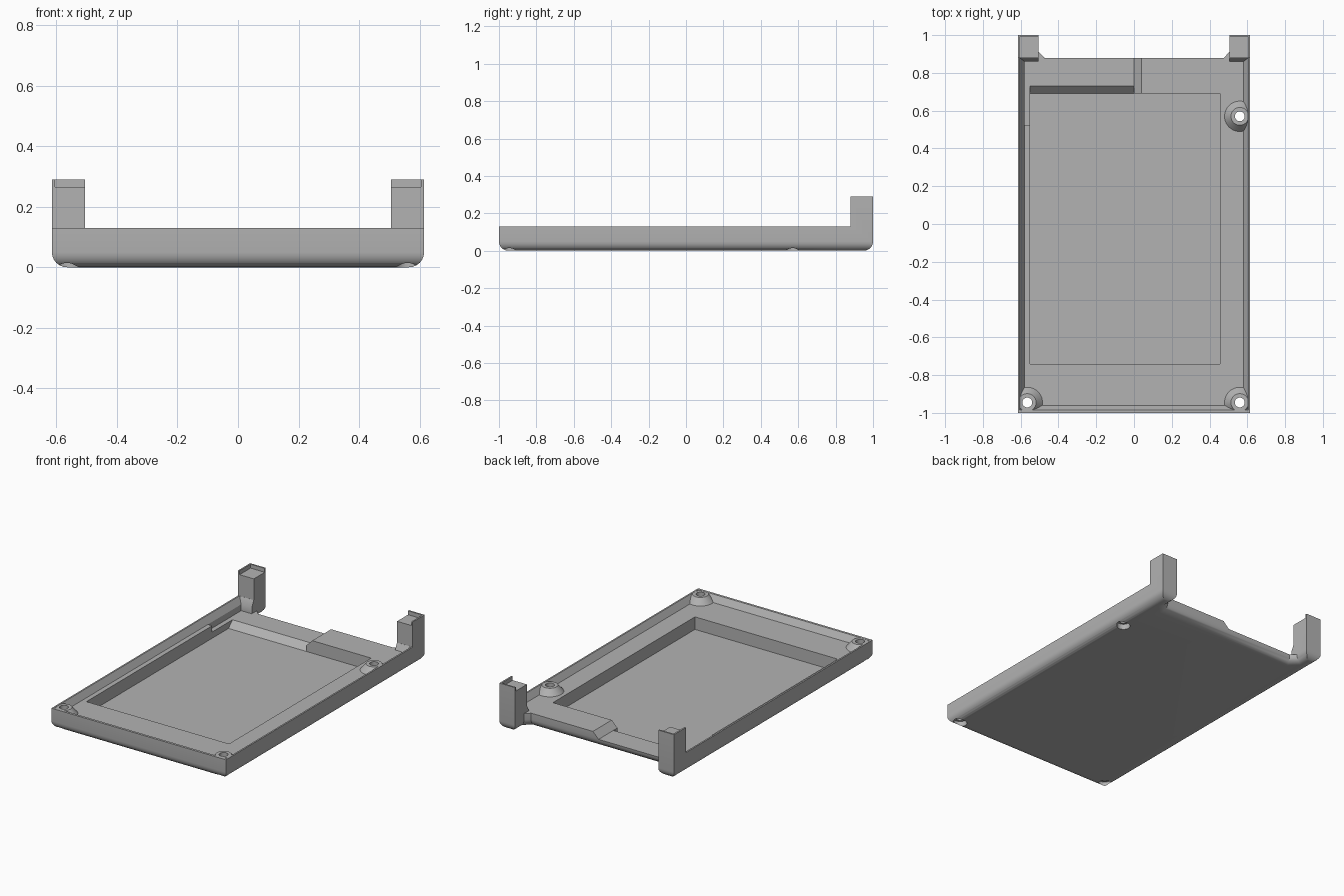
import bpy, bmesh

if "Cube" in bpy.data.objects:
    bpy.data.objects.remove(bpy.data.objects["Cube"], do_unlink=True)

# Main heights and half sizes
W, L = 0.615, 1.0
RIM, FLOOR, SHELF, POCKET, POST = 0.13, 0.09, 0.05, 0.01, 0.29
BACK = 0.88
BOSSES = [(0.56, 0.57), (0.56, -0.945), (-0.565, -0.945)]

grey = bpy.data.materials.new("plain_grey")
grey.use_nodes = True
grey.diffuse_color = (0.45, 0.45, 0.45, 1)
grey.node_tree.nodes["Principled BSDF"].inputs["Base Color"].default_value = (0.45, 0.45, 0.45, 1)


def finish(name, bm):
    bmesh.ops.recalc_face_normals(bm, faces=bm.faces[:])
    mesh = bpy.data.meshes.new(name)
    bm.to_mesh(mesh)
    bm.free()
    obj = bpy.data.objects.new(name, mesh)
    bpy.context.collection.objects.link(obj)
    mesh.materials.append(grey)
    return obj


def loft(name, lower, upper):
    """Closed solid between two matching loops of points."""
    bm = bmesh.new()
    a = [bm.verts.new(p) for p in lower]
    b = [bm.verts.new(p) for p in upper]
    bm.faces.new(a)
    bm.faces.new(b)
    for i in range(len(a)):
        j = (i + 1) % len(a)
        bm.faces.new((a[i], a[j], b[j], b[i]))
    return finish(name, bm)


def rect(x0, x1, y0, y1, z):
    return [(x0, y0, z), (x1, y0, z), (x1, y1, z), (x0, y1, z)]


def box(name, x0, x1, y0, y1, z0, z1):
    return loft(name, rect(x0, x1, y0, y1, z0), rect(x0, x1, y0, y1, z1))


def cone(name, x, y, r0, r1, z0, z1):
    bm = bmesh.new()
    bmesh.ops.create_cone(bm, cap_ends=True, segments=40, radius1=r0, radius2=r1, depth=z1 - z0)
    bmesh.ops.translate(bm, verts=bm.verts[:], vec=(x, y, (z0 + z1) / 2))
    return finish(name, bm)


def combine(obj, tool, operation="DIFFERENCE"):
    tool.hide_render = True
    mod = obj.modifiers.new("cut", "BOOLEAN")
    mod.operation = operation
    mod.solver = "EXACT"
    mod.object = tool
    bpy.ops.object.select_all(action="DESELECT")
    bpy.context.view_layer.objects.active = obj
    obj.select_set(True)
    bpy.ops.object.modifier_apply(modifier=mod.name)
    bpy.data.objects.remove(tool, do_unlink=True)


# Outer block with two rear posts, rounded along the bottom edge
half = [(W, -L), (W, L), (0.505, L), (0.505, 0.91), (0.475, BACK)]
outline = half + [(-x, y) for x, y in reversed(half)]
tray = loft("tray", [(x, y, 0) for x, y in outline], [(x, y, POST) for x, y in outline])
bm = bmesh.new()
bm.from_mesh(tray.data)
bottom = [e for e in bm.edges if all(v.co.z < 0.001 for v in e.verts)]
bmesh.ops.bevel(bm, geom=bottom, offset=0.05, segments=6, profile=0.5, affect="EDGES")
bm.to_mesh(tray.data)
bm.free()

# Lower everything but the posts to the rim height
combine(tray, box("rim_cutter", -1, 1, -2, BACK, RIM, 1))
combine(tray, box("rear_cutter", -0.505, 0.505, 0.8, 0.95, FLOOR, 1))

# Sloped inside of the rim, down to the upper floor
combine(tray, loft("rim_slope_cutter", rect(-0.58, 0.58, -0.96, 0.86, FLOOR),
                   rect(-0.6055, 0.6055, -0.9855, BACK, RIM + 0.001)))

# Main pocket, its rear ramp, and the lower rear shelf
combine(tray, box("pocket_cutter", -0.55, 0.455, -0.74, 0.69, POCKET, 0.2))
ramp = [(0.5, POCKET), (0.69, POCKET), (0.73, SHELF), (0.73, 0.2), (0.5, 0.2)]
combine(tray, loft("ramp_cutter", [(-0.55, y, z) for y, z in ramp], [(0, y, z) for y, z in ramp]))
shelf = [(-0.505, SHELF), (0, SHELF), (0.04, FLOOR), (0.1, 0.15), (-0.505, 0.15)]
combine(tray, loft("shelf_cutter", [(x, 0.69, z) for x, z in shelf], [(x, 0.95, z) for x, z in shelf]))
side = [(-0.58, 0.525), (-0.55, 0.525), (-0.55, 0.73), (-0.5, 0.73), (-0.5, 0.86), (-0.58, 0.86)]
combine(tray, loft("side_shelf_cutter", [(x, y, SHELF) for x, y in side], [(x, y, 0.12) for x, y in side]))

# Recessed post tops with an outer and rear lip
for s in (-1, 1):
    x0, x1 = sorted((s * 0.4, s * 0.605))
    combine(tray, box("post_top_cutter", x0, x1, 0.8, 0.99, 0.265, 1))

# Conical screw bosses with through holes and recesses underneath
for x, y in BOSSES:
    boss = cone("boss", x, y, 0.085, 0.047, FLOOR - 0.005, RIM - 0.001)
    combine(boss, box("boss_clip", -0.612, 0.612, -0.997, 0.997, 0, 1), "INTERSECT")
    combine(tray, boss, "UNION")
for x, y in BOSSES:
    combine(tray, cone("hole_cutter", x, y, 0.026, 0.026, -0.1, 0.4))
    combine(tray, cone("recess_cutter", x, y, 0.04, 0.04, -0.05, 0.035))

bpy.ops.object.select_all(action="DESELECT")
tray.select_set(True)
bpy.context.view_layer.objects.active = tray
bpy.ops.object.shade_smooth_by_angle(angle=0.5)
